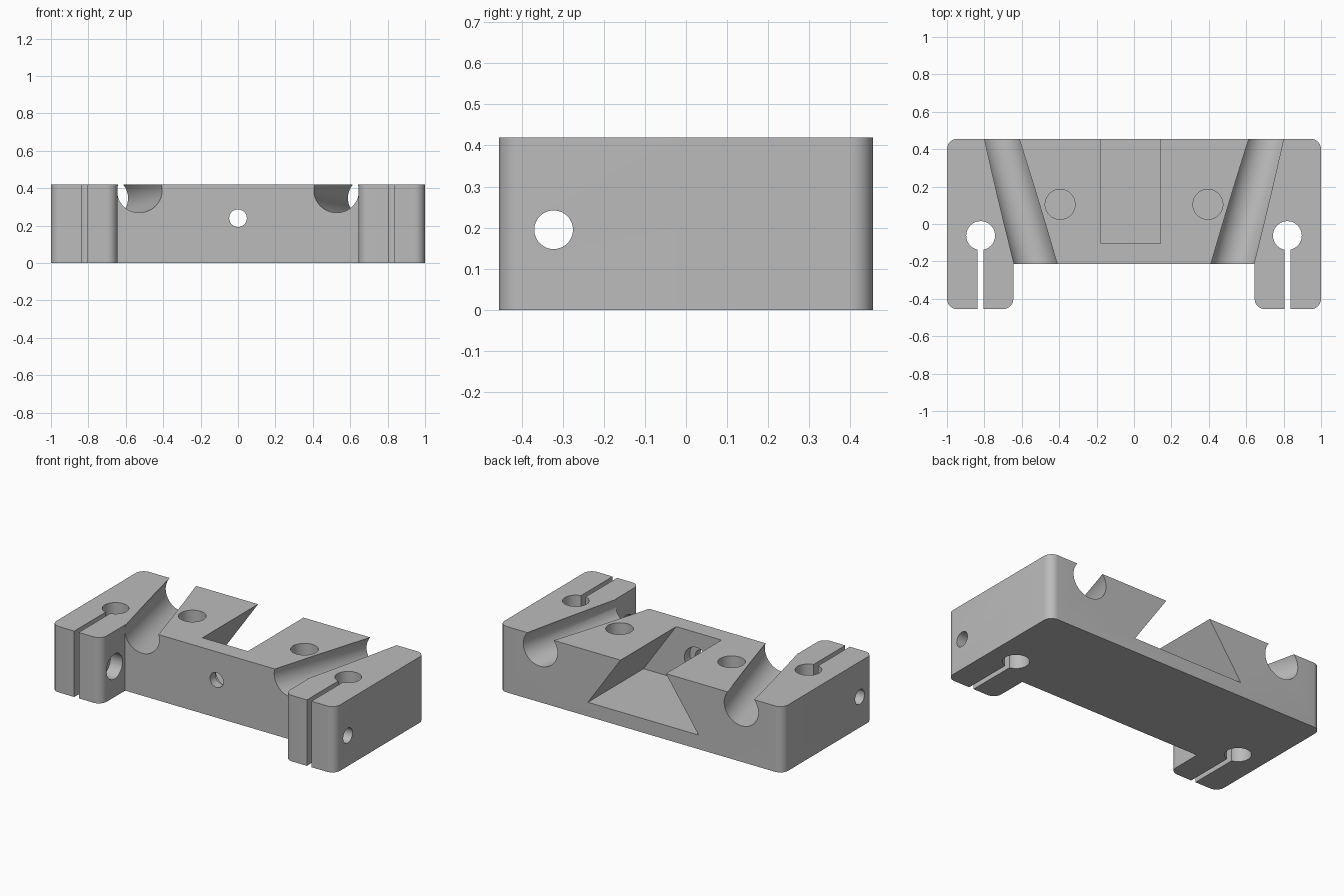
import bpy, bmesh, math
from mathutils import Vector

old = bpy.data.objects.get("Cube")
if old:
    bpy.data.objects.remove(old, do_unlink=True)

H = 0.42            # block height
BACK = 0.455        # half depth
FRONT = -0.215      # front of the bridge between the legs

grey = bpy.data.materials.new("light_grey")
grey.use_nodes = True
color = (0.5, 0.5, 0.5, 1)
grey.diffuse_color = color
grey.node_tree.nodes["Principled BSDF"].inputs["Base Color"].default_value = color


def make_object(name, bm):
    bmesh.ops.recalc_face_normals(bm, faces=bm.faces)
    mesh = bpy.data.meshes.new(name)
    bm.to_mesh(mesh)
    bm.free()
    mesh.materials.append(grey)
    obj = bpy.data.objects.new(name, mesh)
    bpy.context.collection.objects.link(obj)
    return obj


def prism(points, offset):
    """Extrude a closed outline of 3D points by an offset."""
    bm = bmesh.new()
    face = bm.faces.new([bm.verts.new(p) for p in points])
    new = bmesh.ops.extrude_face_region(bm, geom=[face])["geom"]
    verts = [v for v in new if isinstance(v, bmesh.types.BMVert)]
    bmesh.ops.translate(bm, verts=verts, vec=offset)
    return bm


def rod(start, end, radius, sides=64):
    """Cylinder between two points."""
    a, b = Vector(start), Vector(end)
    bm = bmesh.new()
    bmesh.ops.create_cone(bm, cap_ends=True, segments=sides, radius1=radius,
                          radius2=radius, depth=(b - a).length)
    turn = (b - a).to_track_quat('Z', 'Y').to_matrix()
    bmesh.ops.rotate(bm, verts=bm.verts, matrix=turn)
    bmesh.ops.translate(bm, verts=bm.verts, vec=(a + b) / 2)
    return bm


# Body: U-shaped block with rounded outer and leg corners
half = [(0.645, FRONT), (0.645, -BACK), (1, -BACK), (1, BACK)]
outline = half + [(-x, y) for x, y in reversed(half)]
bm = prism([(x, y, 0) for x, y in outline], (0, 0, H))
upright = []
for e in bm.edges:
    a, b = e.verts
    if abs(a.co.z - b.co.z) > 0.1 and abs(a.co.y - FRONT) > 0.01:
        upright.append(e)
bmesh.ops.bevel(bm, geom=upright, offset=0.055, segments=10, profile=0.5,
                affect='EDGES')
body = make_object("clamp_block", bm)


def cut(name, bm):
    """Subtract a shape from the body."""
    cutter = make_object(name, bm)
    cutter.hide_render = True
    mod = body.modifiers.new(name, 'BOOLEAN')
    mod.operation = 'DIFFERENCE'
    mod.solver = 'EXACT'
    mod.object = cutter
    bpy.ops.object.modifier_apply(modifier=mod.name)
    bpy.data.objects.remove(cutter, do_unlink=True)


bpy.ops.object.select_all(action='DESELECT')
bpy.context.view_layer.objects.active = body
body.select_set(True)

# Dovetail slot in the back, with a stepped screw hole through its end wall
mid, top, low, floor = -0.017, 0.16, 0.39, 0.09
over = (top - low) / (H - floor) * 0.1
y0 = -0.105
dovetail = [(mid - low, y0, floor), (mid + low, y0, floor),
            (mid + top + over, y0, H + 0.1), (mid - top - over, y0, H + 0.1)]
cut("dovetail_slot", prism(dovetail, (0, 0.8, 0)))
cut("center_hole", rod((0, -0.4, 0.24), (0, 0, 0.24), 0.047))
cut("center_counterbore", rod((0, -0.16, 0.24), (0, 0, 0.24), 0.085))

for s in (1, -1):
    # Slanted round groove, sinking toward the back
    p, q = Vector((s * 0.526, FRONT, 0.386)), Vector((s * 0.708, BACK, 0.346))
    d = q - p
    cut("groove", rod(p - d * 0.6, q + d * 0.3, 0.116, 96))
    # Blind pocket in the top
    cut("top_pocket", rod((s * 0.395, 0.105, 0.25), (s * 0.395, 0.105, 0.6), 0.08))
    # Vertical clamp bore and its slit
    cut("clamp_bore", rod((s * 0.82, -0.062, -0.1), (s * 0.82, -0.062, 0.6), 0.077))
    slit = [(s * 0.82 + dx, y, -0.1) for dx, y in
            ((-0.016, -0.6), (0.016, -0.6), (0.016, -0.062), (-0.016, -0.062))]
    cut("clamp_slit", prism(slit, (0, 0, 0.8)))
    # Cross screw hole, wider on the inner side of the leg
    cut("cross_hole", rod((s * 0.55, -0.322, 0.195), (s * 1.2, -0.322, 0.195), 0.047))
    cut("cross_counterbore", rod((s * 0.55, -0.322, 0.195), (s * 0.73, -0.322, 0.195), 0.08))

body.data.materials.clear()
body.data.materials.append(grey)
for f in body.data.polygons:
    f.material_index = 0
bpy.ops.object.shade_smooth_by_angle(angle=math.radians(30))
